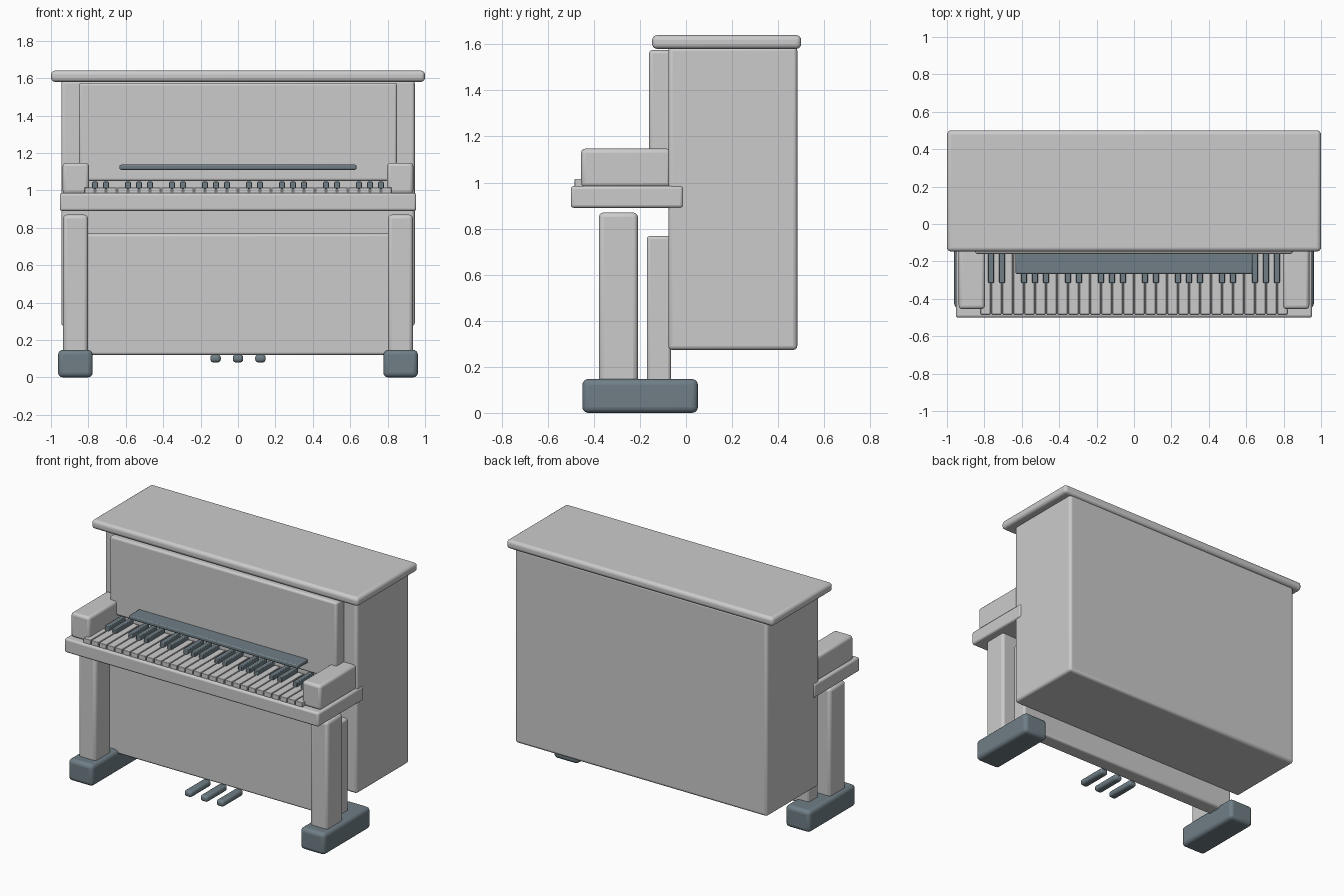
import bpy, bmesh
from mathutils import Matrix, Vector

if "Cube" in bpy.data.objects:
    bpy.data.objects.remove(bpy.data.objects["Cube"])

slate = bpy.data.materials.new("slate")
slate.diffuse_color = (0.16, 0.21, 0.24, 1)
slate.use_nodes = True
slate.node_tree.nodes["Principled BSDF"].inputs["Base Color"].default_value = slate.diffuse_color


def boxes(name, bounds, bevel, segments=3, mat=None, mirror=False):
    """One object from a list of (x0, x1, y0, y1, z0, z1) rounded boxes."""
    bm = bmesh.new()
    for x0, x1, y0, y1, z0, z1 in bounds:
        centre = Vector((x0 + x1, y0 + y1, z0 + z1)) / 2
        size = Vector((x1 - x0, y1 - y0, z1 - z0))
        bmesh.ops.create_cube(bm, size=1, matrix=Matrix.Translation(centre) @ Matrix.Diagonal(size).to_4x4())
    me = bpy.data.meshes.new(name)
    bm.to_mesh(me)
    bm.free()
    ob = bpy.data.objects.new(name, me)
    bpy.context.collection.objects.link(ob)
    if mat:
        me.materials.append(mat)
    if mirror:
        ob.modifiers.new("mirror", 'MIRROR')
    bev = ob.modifiers.new("bevel", 'BEVEL')
    bev.width = bevel
    bev.segments = segments
    bpy.ops.object.select_all(action='DESELECT')
    ob.select_set(True)
    bpy.context.view_layer.objects.active = ob
    bpy.ops.object.shade_smooth_by_angle()
    return ob


# Case
boxes("case_body", [(-0.945, 0.945, -0.077, 0.483, 0.273, 1.59)], 0.018)
boxes("lid", [(-1, 1, -0.147, 0.50, 1.58, 1.64)], 0.022, 4)
boxes("upper_panel", [(-0.85, 0.85, -0.16, -0.06, 1.05, 1.575)], 0.014)
boxes("lower_panel", [(-0.875, 0.875, -0.17, -0.065, 0.12, 0.768)], 0.014)

# Keyboard shelf and side blocks
boxes("key_bed", [(-0.953, 0.953, -0.50, -0.013, 0.89, 0.985)], 0.013)
boxes("cheek_block", [(0.797, 0.937, -0.455, -0.065, 0.98, 1.147)], 0.018, mirror=True)
boxes("music_ledge", [(-0.633, 0.633, -0.267, -0.15, 1.11, 1.137)], 0.007, 2, slate)

# Front legs and feet
boxes("front_leg", [(0.802, 0.935, -0.378, -0.209, 0.12, 0.87)], 0.02, mirror=True)
boxes("foot", [(0.777, 0.962, -0.45, 0.052, 0, 0.147)], 0.026, 4, slate, mirror=True)

# Keys: four octaves, black keys sit on the joints between white keys
pitch, x0 = 0.0588, -14 * 0.0588
white = [(x0 + i * pitch + 0.003, x0 + (i + 1) * pitch - 0.003, -0.483, -0.13, 0.983, 1.015) for i in range(28)]
black = [(x0 + i * pitch - 0.015, x0 + i * pitch + 0.015, -0.315, -0.13, 1.008, 1.046)
         for i in range(28) if i % 7 in (1, 2, 4, 5, 6)]
boxes("white_keys", white, 0.003, 2)
boxes("black_keys", black, 0.004, 2, slate)

# Pedals
boxes("pedals", [(x - 0.028, x + 0.028, -0.37, -0.15, 0.08, 0.122) for x in (-0.12, 0, 0.12)], 0.017, 4, slate)
